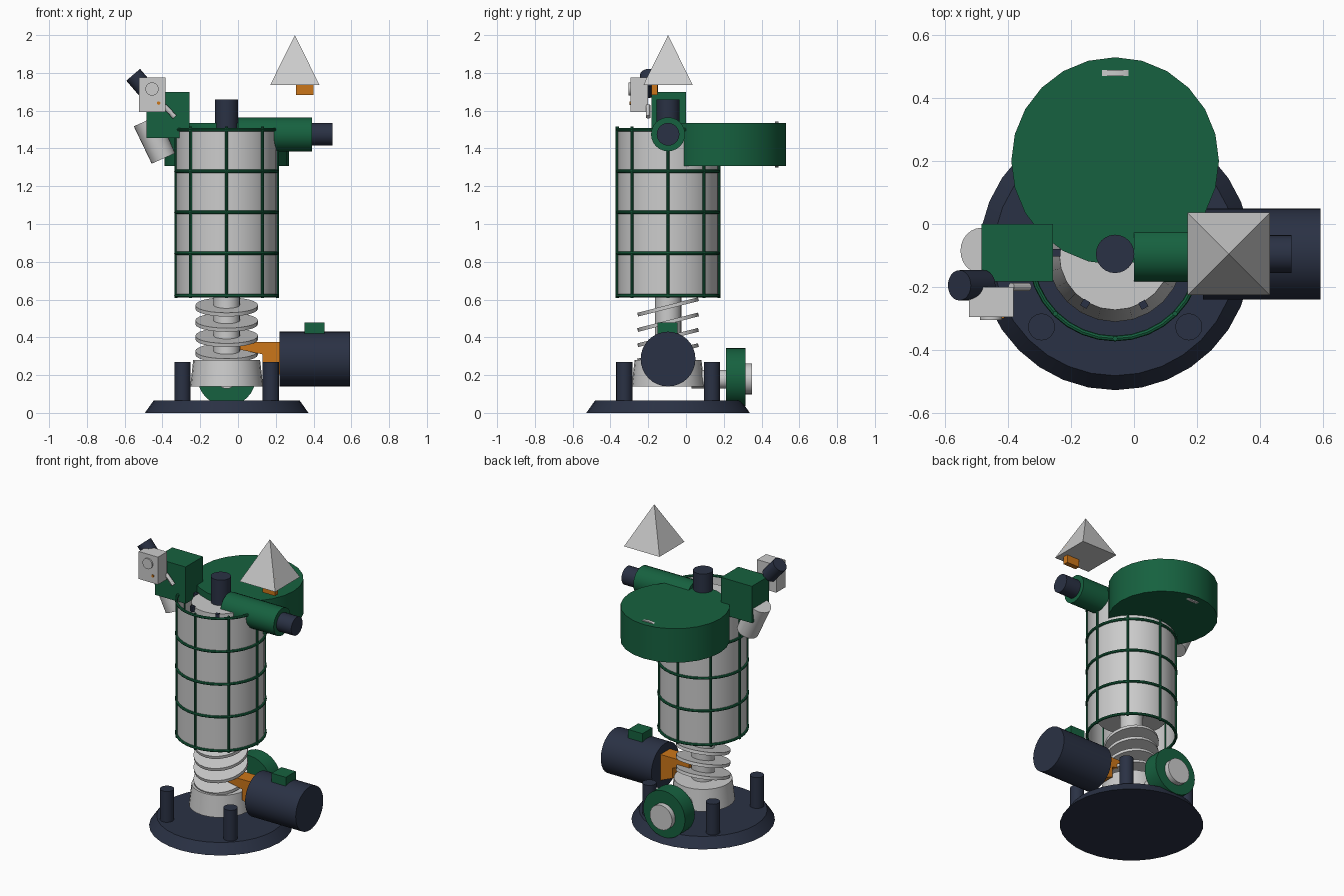
import bpy, bmesh, math
from mathutils import Vector

if "Cube" in bpy.data.objects:
    bpy.data.objects.remove(bpy.data.objects["Cube"])

AX, AY = -0.06, -0.095  # main vertical axis


def mat(name, rgb):
    m = bpy.data.materials.new(name)
    m.diffuse_color = (*rgb, 1)
    m.use_nodes = True
    m.node_tree.nodes["Principled BSDF"].inputs["Base Color"].default_value = m.diffuse_color
    return m


GREEN = mat("green", (0.008, 0.12, 0.05))
NAVY = mat("navy", (0.023, 0.031, 0.058))
ORANGE = mat("orange", (0.6, 0.18, 0.01))


def finish(name, m):
    o = bpy.context.object
    o.name = name
    if m:
        o.data.materials.append(m)
    return o


def rod(name, a, b, r1, m=None, r2=None, n=24, fill='NGON'):
    """Cylinder or cone between two points."""
    a, b = Vector(a), Vector(b)
    d = b - a
    bpy.ops.mesh.primitive_cone_add(
        vertices=n, radius1=r1, radius2=r1 if r2 is None else r2,
        depth=d.length, location=(a + b) / 2, end_fill_type=fill,
        rotation=d.to_track_quat('Z', 'Y').to_euler())
    o = finish(name, m)
    bpy.ops.object.shade_smooth_by_angle()
    return o


def upright(name, z0, z1, r1, m=None, r2=None, x=AX, y=AY, n=24, fill='NGON'):
    return rod(name, (x, y, z0), (x, y, z1), r1, m, r2, n, fill)


def box(name, x, y, z, m=None):
    bpy.ops.mesh.primitive_cube_add(
        size=1, location=[(p[0] + p[1]) / 2 for p in (x, y, z)])
    o = finish(name, m)
    o.scale = [p[1] - p[0] for p in (x, y, z)]
    return o


# Base plate with four posts
upright("base_plate", 0, 0.065, 0.433, NAVY, 0.387, n=32)
for sx in (-1, 1):
    for sy in (-1, 1):
        upright("base_post", 0.06, 0.27, 0.043, NAVY,
                x=AX + sx * 0.234, y=AY + sy * 0.232, n=16)

# Bowl, shaft and tilted screw blades
upright("bowl", 0.14, 0.28, 0.193, None, 0.177)
upright("shaft", 0.28, 1.48, 0.07)
for i in range(4):
    z = 0.318 + i * 0.081
    d = Vector((0, -math.sin(0.25), math.cos(0.25))) * 0.01
    c = Vector((AX, AY, z))
    rod("screw_blade", c - d, c + d, 0.166)

# Open drum with inner sleeve and clips
upright("drum", 0.62, 1.50, 0.266, n=32, fill='NOTHING')
upright("inner_sleeve", 0.75, 1.49, 0.216, None, 0.178)
for k in range(6):
    a = math.radians(-121 + 60 * k)
    x, y = AX + 0.185 * math.cos(a), AY + 0.185 * math.sin(a)
    o = box("sleeve_clip", (x - .012, x + .012), (y - .012, y + .012),
            (1.46, 1.495), NAVY)
    o.rotation_euler.z = a

# Cage of rings and bars around the drum
for z in (0.62, 0.845, 1.063, 1.28, 1.50):
    bpy.ops.mesh.primitive_torus_add(
        location=(AX, AY, z), major_radius=0.269, minor_radius=0.009,
        major_segments=32, minor_segments=8)
    finish("cage_ring", GREEN)
    bpy.ops.object.shade_smooth_by_angle()
for k in range(8):
    a = k * math.pi / 4
    upright("cage_bar", 0.607, 1.515, 0.008, GREEN, n=8,
            x=AX + 0.269 * math.cos(a), y=AY + 0.269 * math.sin(a))

# Top tank with its hub disc
upright("tank", 1.308, 1.534, 0.33, GREEN, y=0.2)
rod("tank_hub", (AX, 0.47, 1.421), (AX, 0.49, 1.421), 0.121, n=32)

# Top post and side barrel
upright("top_post", 1.48, 1.66, 0.061, NAVY)
rod("side_barrel", (0, AY, 1.475), (0.392, AY, 1.475), 0.09, GREEN)
rod("barrel_tip", (0.38, AY, 1.475), (0.5, AY, 1.475), 0.06, NAVY)

# Floating pyramid with tab
bpy.ops.mesh.primitive_cone_add(
    vertices=4, radius1=0.131 * math.sqrt(2), radius2=0, depth=0.265,
    location=(0.301, AY, 1.8675), rotation=(0, 0, math.pi / 4))
o = finish("pyramid", None)
bpy.ops.object.transform_apply(location=False, rotation=True, scale=False)
box("pyramid_tab", (0.307, 0.4), (-0.183, -0.15), (1.683, 1.80), ORANGE)

# Control box cluster on the left
box("control_box", (-0.485, -0.258), (-0.183, 0), (1.455, 1.70), GREEN)
box("instrument_box", (-0.525, -0.383), (-0.295, -0.2), (1.592, 1.775))
rod("dial", (-0.455, -0.305, 1.715), (-0.455, -0.29, 1.715), 0.035)
rod("indicator", (-0.42, -0.3, 1.64), (-0.42, -0.29, 1.64), 0.009, ORANGE, n=12)
rod("knob", (-0.555, -0.195, 1.79), (-0.477, -0.195, 1.699), 0.048, NAVY)
rod("lever", (-0.39, -0.2, 1.625), (-0.335, -0.2, 1.567), 0.013, n=12)
rod("spout", (-0.395, -0.085, 1.347), (-0.485, -0.085, 1.547), 0.068, None, 0.073)

# Motor on the right
rod("motor", (0.22, AY, 0.285), (0.593, AY, 0.285), 0.145, NAVY, n=32)
box("motor_terminal", (0.352, 0.457), (-0.15, -0.045), (0.41, 0.478), GREEN)

# Motor bracket, an extruded side profile
bm = bmesh.new()
prof = [(0.01, 0.335), (0.13, 0.31), (0.13, 0.24), (0.225, 0.2),
        (0.225, 0.375), (0.01, 0.375)]
f = bm.faces.new([bm.verts.new((x, -0.145, z)) for x, z in prof])
ext = bmesh.ops.extrude_face_region(bm, geom=[f])
bmesh.ops.translate(bm, vec=(0, 0.1, 0), verts=[
    v for v in ext["geom"] if isinstance(v, bmesh.types.BMVert)])
bmesh.ops.recalc_face_normals(bm, faces=bm.faces)
me = bpy.data.meshes.new("motor_bracket")
bm.to_mesh(me)
me.materials.append(ORANGE)
bpy.context.collection.objects.link(bpy.data.objects.new("motor_bracket", me))

# Rear pipe and wheel
rod("rear_pipe", (AX, 0.03, 0.178), (AX, 0.22, 0.178), 0.05)
rod("rear_wheel", (AX, 0.213, 0.19), (AX, 0.316, 0.19), 0.154, GREEN, n=32)
rod("rear_hub", (AX, 0.31, 0.18), (AX, 0.35, 0.18), 0.082)
